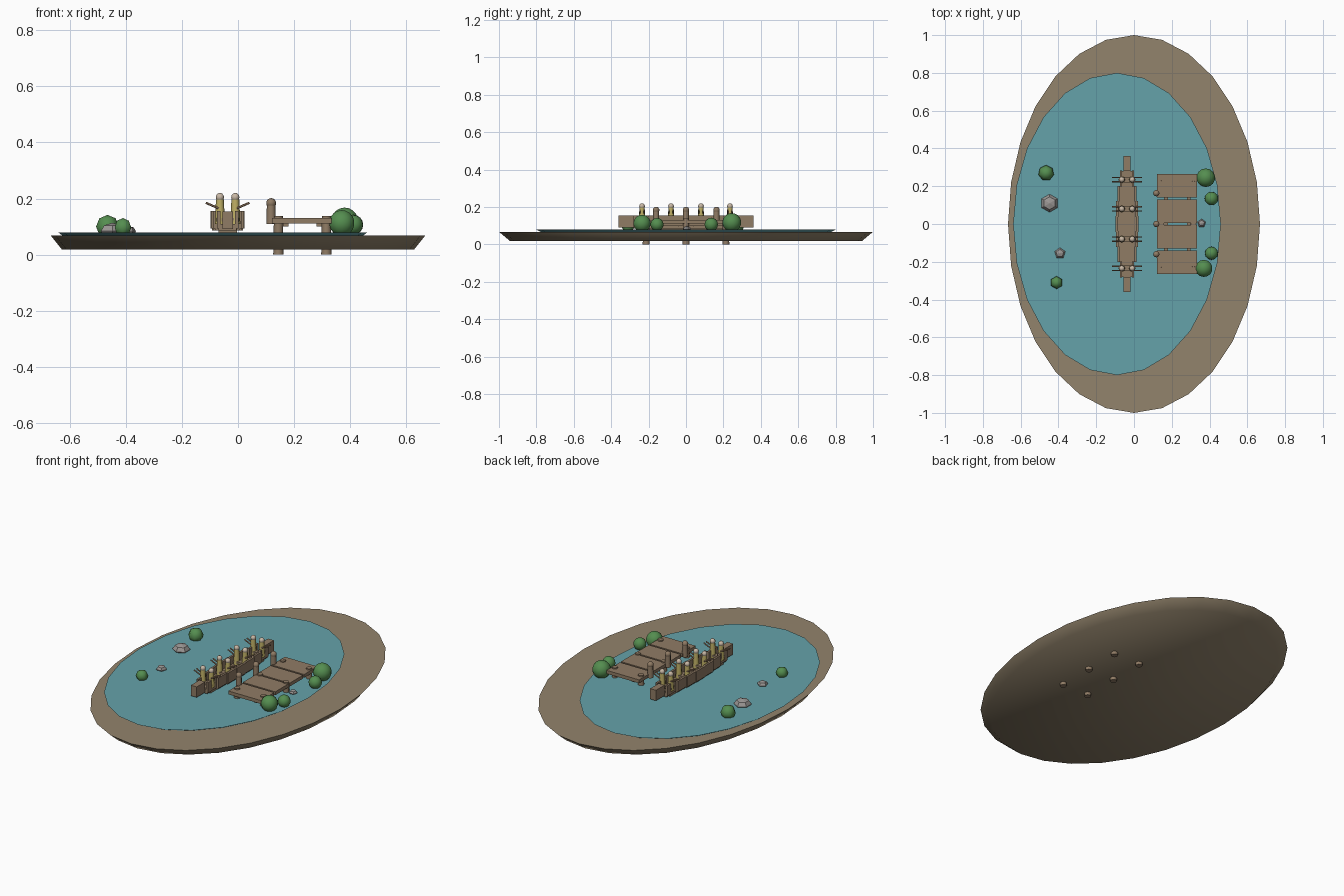
import bpy
import math
from mathutils import Vector

cube = bpy.data.objects.get("Cube")
if cube:
    bpy.data.objects.remove(cube)


def material(name, r, g, b):
    m = bpy.data.materials.new(name)
    m.use_nodes = True
    m.diffuse_color = (r, g, b, 1)
    node = next(n for n in m.node_tree.nodes if n.type == 'BSDF_PRINCIPLED')
    node.inputs["Base Color"].default_value = (r, g, b, 1)
    return m


EARTH = material("earth", .29, .23, .15)
WATER = material("water", .13, .36, .40)
WOOD = material("wood", .28, .20, .13)
LEAF = material("leaf", .09, .27, .08)
STONE = material("stone", .33, .31, .30)
CLOTH = material("yellow_cloth", .52, .43, .13)
SKIN = material("skin", .58, .48, .38)
ARM = material("arm", .36, .23, .14)


def finish(name, mat, smooth=False):
    ob = bpy.context.object
    ob.name = name
    ob.data.materials.append(mat)
    if smooth:
        bpy.ops.object.shade_smooth_by_angle(angle=math.radians(50))
    return ob


def box(name, mat, x, y, z, sx, sy, sz):
    bpy.ops.mesh.primitive_cube_add(size=1, location=(x, y, z))
    bpy.context.object.scale = (sx, sy, sz)
    return finish(name, mat)


def cone(name, mat, x, y, z0, z1, r0, r1, sides=10, stretch=(1, 1), smooth=True):
    bpy.ops.mesh.primitive_cone_add(vertices=sides, radius1=r0, radius2=r1, depth=z1 - z0,
                                    location=(x, y, (z0 + z1) / 2))
    bpy.context.object.scale = (*stretch, 1)
    # a vertex points along +y on the stretched discs
    return finish(name, mat, smooth)


def ball(name, mat, x, y, z, r, segs=10, flat=1.0, smooth=True):
    bpy.ops.mesh.primitive_uv_sphere_add(segments=segs, ring_count=max(4, segs * 2 // 3),
                                         radius=r, location=(x, y, z))
    bpy.context.object.scale = (1, 1, flat)
    ob = finish(name, mat)
    if smooth:
        bpy.ops.object.shade_smooth()
    return ob


def rod(name, mat, start, end, r):
    a, b = Vector(start), Vector(end)
    bpy.ops.mesh.primitive_cylinder_add(vertices=6, radius=r, depth=(b - a).length,
                                        location=(a + b) / 2)
    bpy.context.object.rotation_euler = (b - a).to_track_quat('Z', 'Y').to_euler()
    return finish(name, mat, True)


# Ground and lake
cone("ground", EARTH, 0, 0, .018, .068, .94, 1, 28, (.667, 1))
cone("lake", WATER, -.09, 0, .066, .079, .775, .8, 24, (.6875, 1))

# Long boat: stepped plank sections
BOAT_X = -.037
for i, half in enumerate([.019, .037, .05, .057, .06, .057, .05, .037, .019]):
    y = (i - 4) * .08
    if i in (0, 8):
        box("boat_stem", WOOD, BOAT_X, y, .123, half * 2, .08, .062)
        continue
    box("boat_floor", WOOD, BOAT_X, y, .098, half * 2 - .01, .08, .024)
    for s in (-1, 1):
        box("boat_side", WOOD, BOAT_X + s * (half - .005), y, .124, .012, .084, .062)
box("boat_keel", WOOD, BOAT_X, 0, .09, .066, .5, .022)

# Paired crew on benches
for y in (-.235, -.08, .08, .235):
    box("boat_bench", WOOD, BOAT_X, y, .125, .08, .03, .012)
    for s in (-1, 1):
        x = BOAT_X + s * .0275
        cone("crew_body", CLOTH, x, y, .11, .197, .018, .014, 8)
        ball("crew_head", SKIN, x, y, .205, .0155, 10)
        for t in (-1, 1):
            rod("crew_arm", ARM, (x + s * .004, y + t * .011, .165),
                (x + s * .05, y + t * .011, .185), .004)

# Dock: four decks, six piles, three mooring posts
for i in range(4):
    box("dock_deck", WOOD, .228, (i - 1.5) * .1345, .121, .212, .124, .02)
for x in (.17, .29):
    box("dock_stringer", WOOD, x, 0, .107, .02, .5, .012)
for y in (-.213, 0, .213):
    for x in (.144, .315):
        cone("dock_pile", WOOD, x, y, 0, .138, .0185, .016, 8)
for y in (-.16, 0, .163):
    cone("mooring_post", WOOD, .118, y, .11, .185, .017, .015, 8)
    ball("mooring_post_cap", WOOD, .118, y, .184, .018, 8)

# Shrubs
for x, y, z, r, segs in [(.38, .245, .118, .05, 14), (.41, .135, .107, .036, 12),
                         (.41, -.155, .107, .035, 12), (.37, -.235, .113, .046, 14),
                         (-.465, .27, .1, .042, 7), (-.41, -.31, .097, .034, 6)]:
    ball("shrub", LEAF, x, y, z, r, segs)

# Rocks
for x, y, r, segs in [(-.447, .11, .048, 6), (-.392, -.155, .03, 5), (.358, .004, .023, 5)]:
    ball("rock", STONE, x, y, .084, r, segs, .62, False)
